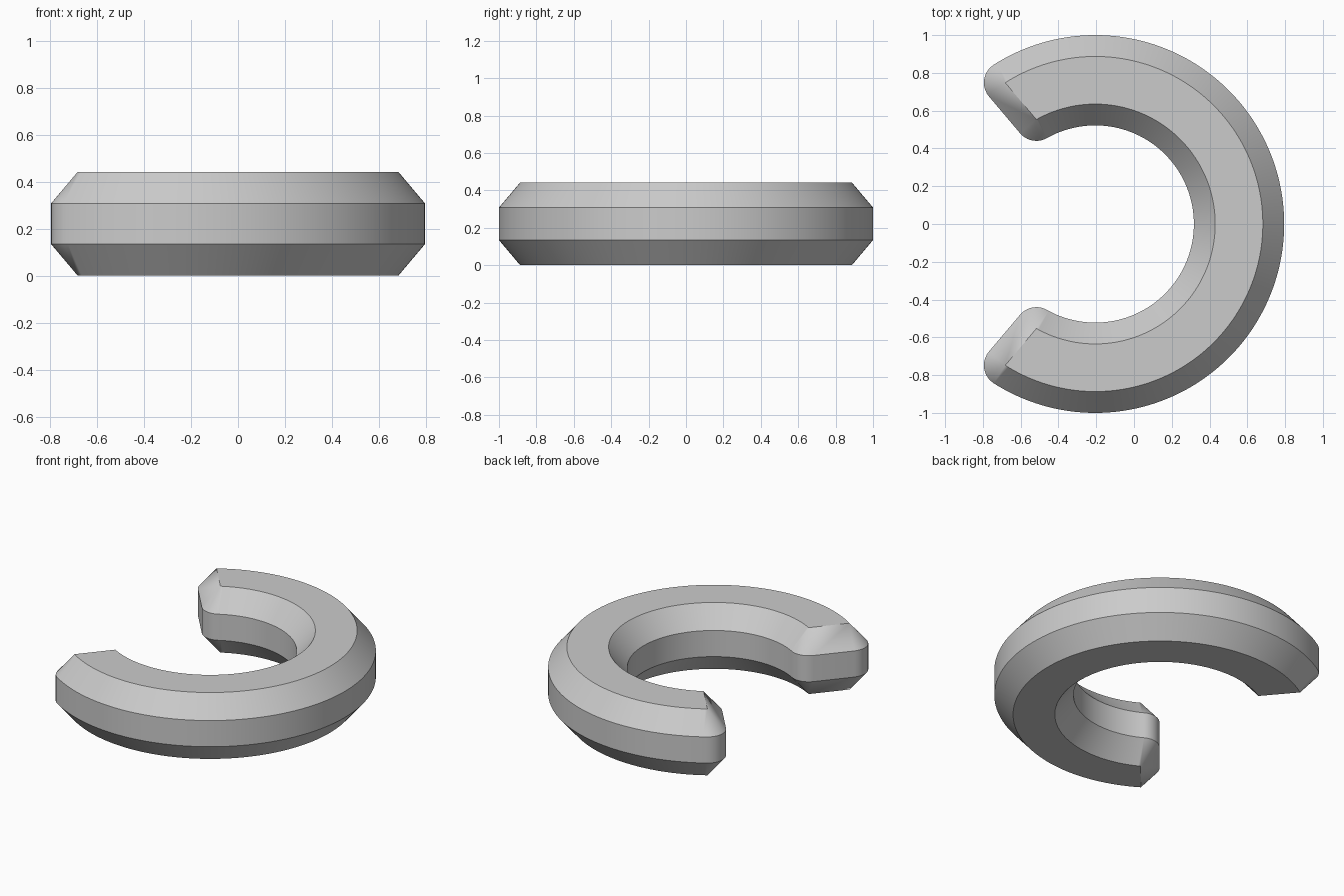
import bpy, bmesh, math
from mathutils import Vector

cube = bpy.data.objects.get("Cube")
if cube:
    bpy.data.objects.remove(cube, do_unlink=True)

CENTRE = Vector((-0.205, 0))
R_IN, R_OUT, BEVEL = 0.635, 0.887, 0.113     # flat face radii, chamfer width
A_IN, A_OUT = math.radians(119.4), math.radians(122.5)
ARC_STEPS, CORNER_STEPS = 96, 10


def polar(radius, angle):
    return Vector((math.cos(angle), math.sin(angle))) * radius


def spread(start, end, steps):
    return [start + (end - start) * i / steps for i in range(steps + 1)]


# Outline as (flat corner point, outward angle): outer arc, end cap, inner arc, end cap
tip_out, tip_in = polar(R_OUT, A_OUT), polar(R_IN, A_IN)
edge = tip_out - tip_in
end_angle = math.atan2(edge.y, edge.x) + math.pi / 2
half = [(polar(R_OUT, a), a) for a in spread(0, A_OUT, ARC_STEPS)]
half += [(tip_out, a) for a in spread(A_OUT, end_angle, CORNER_STEPS)[1:]]
half += [(tip_in, a) for a in spread(end_angle, A_IN + math.pi, CORNER_STEPS)]
half += [(polar(R_IN, a), a + math.pi) for a in spread(A_IN, 0, ARC_STEPS)[1:]]
mirrored = [(Vector((p.x, -p.y)), -a) for p, a in reversed(half[1:-1])]
outline = half + mirrored

# Stack four rings: flat, widened, widened, flat
bm = bmesh.new()
rings = []
for z, offset in ((0, 0), (0.134, BEVEL), (0.308, BEVEL), (0.442, 0)):
    ring = []
    for point, angle in outline:
        p = CENTRE + point + polar(offset, angle)
        ring.append(bm.verts.new((p.x, p.y, z)))
    rings.append(ring)
count = len(outline)
for low, high in zip(rings, rings[1:]):
    for i in range(count):
        j = (i + 1) % count
        bm.faces.new((low[i], low[j], high[j], high[i]))
bm.faces.new(rings[-1])
bm.faces.new(rings[0][::-1])
bmesh.ops.remove_doubles(bm, verts=bm.verts, dist=0.0001)
bmesh.ops.recalc_face_normals(bm, faces=bm.faces)

mesh = bpy.data.meshes.new("open_ring")
bm.to_mesh(mesh)
bm.free()
ring_obj = bpy.data.objects.new("open_ring", mesh)
bpy.context.collection.objects.link(ring_obj)

# Single grey colour
grey = bpy.data.materials.new("plain_grey")
grey.use_nodes = True
colour = (0.6, 0.6, 0.6, 1)
grey.diffuse_color = colour
grey.node_tree.nodes["Principled BSDF"].inputs["Base Color"].default_value = colour
mesh.materials.append(grey)

bpy.ops.object.select_all(action="DESELECT")
ring_obj.select_set(True)
bpy.context.view_layer.objects.active = ring_obj
bpy.ops.object.shade_smooth_by_angle(angle=math.radians(30))
